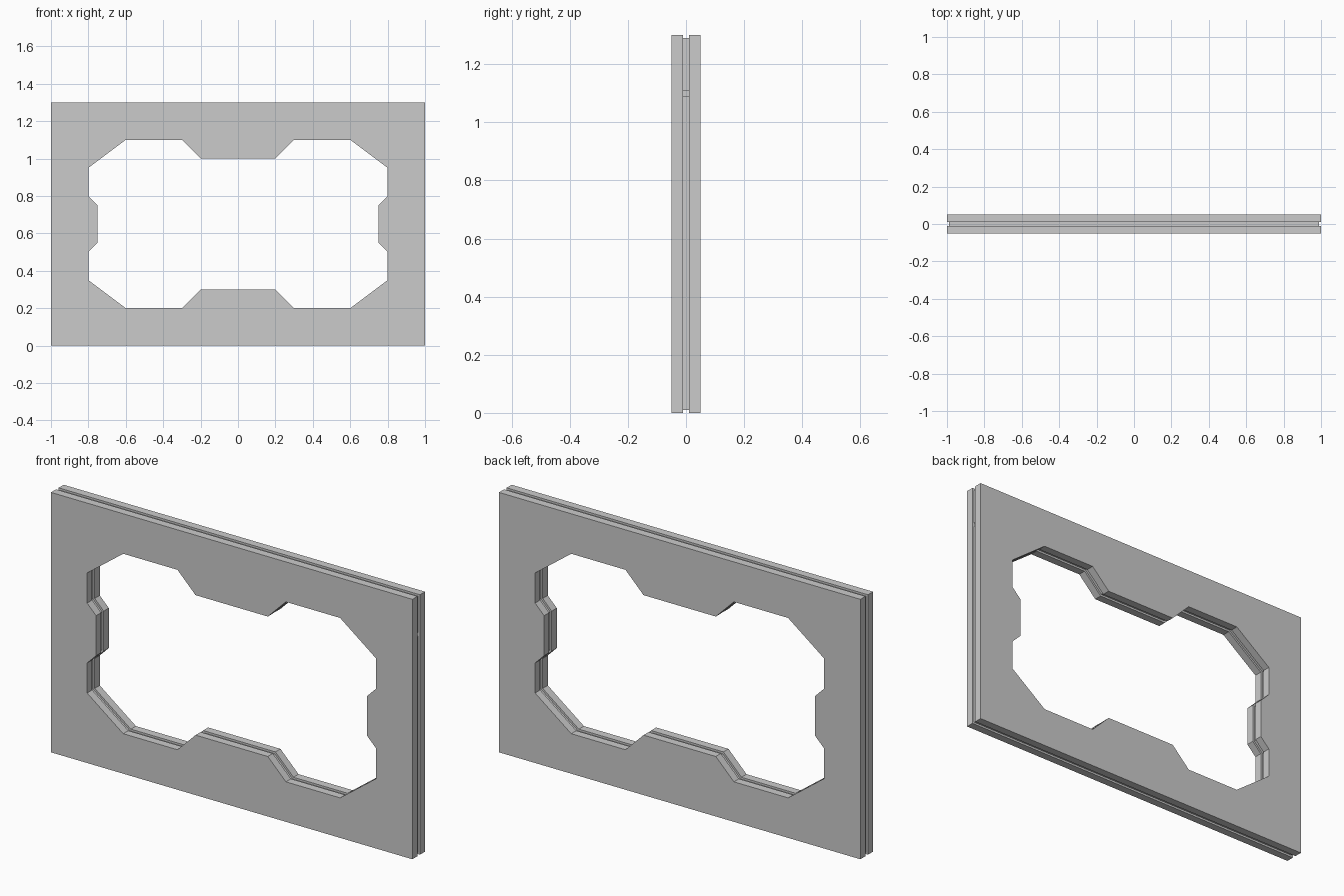
import bpy, bmesh
from mathutils import Vector

if "Cube" in bpy.data.objects:
    bpy.data.objects.remove(bpy.data.objects["Cube"])

MID = 0.65  # height of the opening's centre

# One quarter of the opening, mirrored into a closed loop
quarter = [(0.2, 0.35), (0.3, 0.45), (0.6, 0.45), (0.8, 0.3), (0.8, 0.15), (0.75, 0.1)]
right = quarter + [(x, -z) for x, z in reversed(quarter)]
opening = [(x, z + MID) for x, z in right + [(-x, z) for x, z in reversed(right)]]


def grow(loop, d):
    """Offset a clockwise loop outward by d with mitred corners."""
    pts, out = [Vector(p) for p in loop], []
    for i, p in enumerate(pts):
        a = (p - pts[i - 1]).normalized()
        b = (pts[(i + 1) % len(pts)] - p).normalized()
        n1, n2 = Vector((-a.y, a.x)), Vector((-b.y, b.x))
        out.append(tuple(p + (n1 + n2) * d / (1 + n1.dot(n2))))
    return out


def ring(name, outer, inner, y0, y1):
    """Flat frame between two outlines, extruded from y0 to y1."""
    bm = bmesh.new()
    for loop in (outer, inner):
        vs = [bm.verts.new((x, y0, z)) for x, z in loop]
        for i, v in enumerate(vs):
            bm.edges.new((vs[i - 1], v))
    bmesh.ops.triangle_fill(bm, edges=bm.edges[:], use_beauty=True)
    ext = bmesh.ops.extrude_face_region(bm, geom=bm.faces[:], use_keep_orig=True)
    verts = [g for g in ext["geom"] if isinstance(g, bmesh.types.BMVert)]
    bmesh.ops.translate(bm, vec=(0, y1 - y0, 0), verts=verts)
    bmesh.ops.recalc_face_normals(bm, faces=bm.faces[:])
    bmesh.ops.dissolve_limit(bm, angle_limit=0.01, verts=bm.verts[:], edges=bm.edges[:])
    mesh = bpy.data.meshes.new(name)
    bm.to_mesh(mesh)
    bm.free()
    obj = bpy.data.objects.new(name, mesh)
    bpy.context.collection.objects.link(obj)
    return obj


# Front and back plates
border = [(-1, 0), (-1, 1.3), (1, 1.3), (1, 0)]
ring("front_plate", border, opening, -0.05, -0.01)
ring("back_plate", border, opening, 0.01, 0.05)

# Recessed core with a small notch in its right edge
core = [(-0.99, 0.01), (-0.99, 1.29), (0.99, 1.29), (0.99, 1.11), (0.97, 1.11),
        (0.97, 1.09), (0.99, 1.09), (0.99, 0.01)]
ring("core", core, grow(opening, 0.01), -0.01, 0.01)
